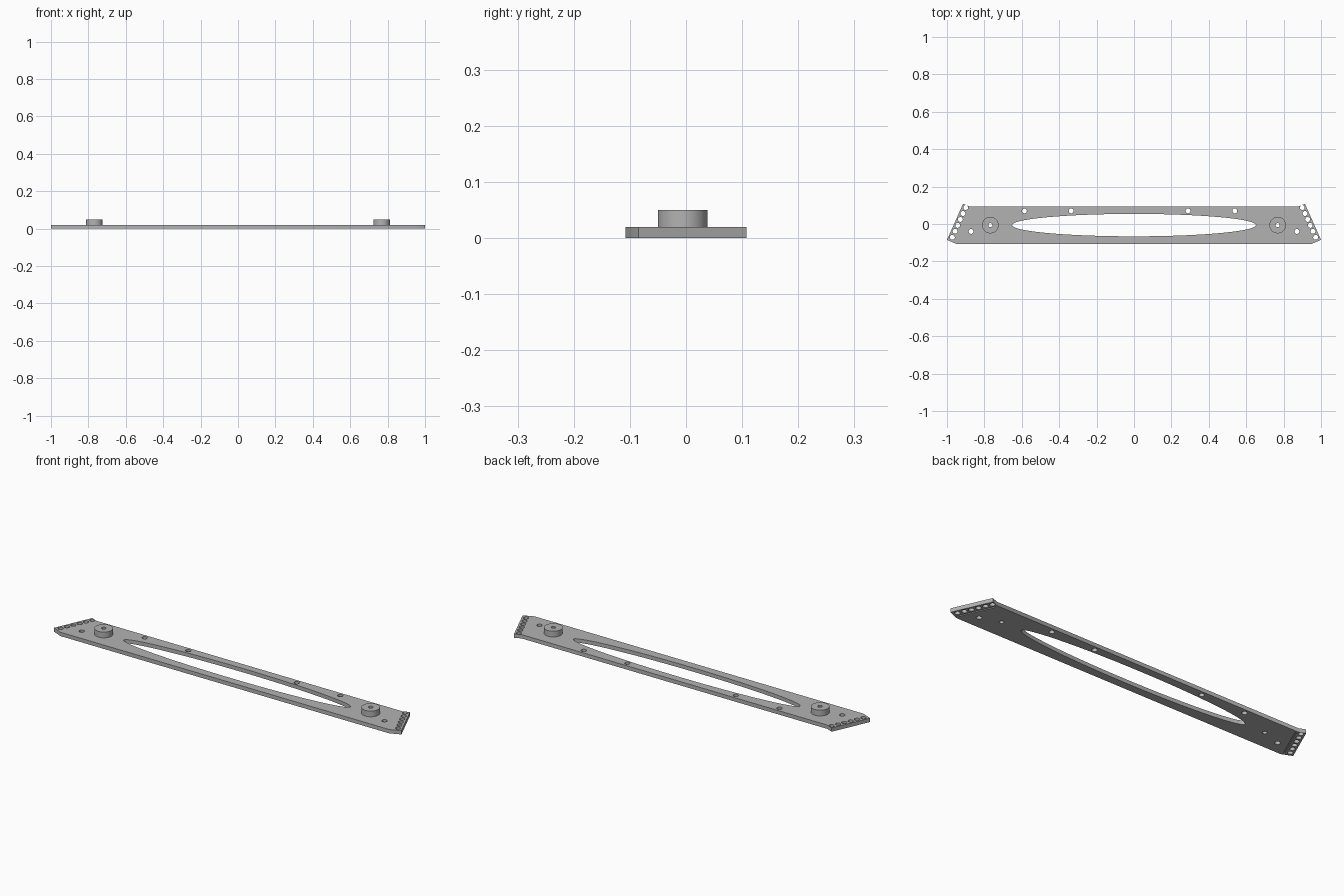
import bpy
import bmesh
from math import atan2
from mathutils import Matrix, Vector

THICK = 0.02
MID_Y = -0.006
BOSS_X = 0.768

if "Cube" in bpy.data.objects:
    bpy.data.objects.remove(bpy.data.objects["Cube"], do_unlink=True)

grey = bpy.data.materials.new("light grey")
grey.use_nodes = True
grey.diffuse_color = (0.45, 0.45, 0.45, 1)
grey.node_tree.nodes["Principled BSDF"].inputs["Base Color"].default_value = grey.diffuse_color


def finish(name, bm):
    bmesh.ops.recalc_face_normals(bm, faces=bm.faces)
    mesh = bpy.data.meshes.new(name)
    bm.to_mesh(mesh)
    bm.free()
    mesh.materials.append(grey)
    obj = bpy.data.objects.new(name, mesh)
    bpy.context.collection.objects.link(obj)
    return obj


def cylinder(bm, x, y, z0, z1, rx, ry=None, sides=24):
    matrix = Matrix.Translation((x, y, (z0 + z1) / 2)) @ Matrix.Diagonal((rx, ry or rx, z1 - z0, 1))
    bmesh.ops.create_cone(bm, cap_ends=True, segments=sides, radius1=1, radius2=1, depth=1, matrix=matrix)


def cut(obj, cutter):
    cutter.hide_render = True
    mod = obj.modifiers.new("holes", "BOOLEAN")
    mod.operation = "DIFFERENCE"
    mod.solver = "EXACT"
    mod.object = cutter
    activate(obj)
    bpy.ops.object.modifier_apply(modifier=mod.name)
    bpy.data.objects.remove(cutter, do_unlink=True)
    bpy.ops.object.shade_smooth_by_angle(angle=0.6)


def activate(obj):
    bpy.ops.object.select_all(action="DESELECT")
    obj.select_set(True)
    bpy.context.view_layer.objects.active = obj


# Flat bar with slanted end strips
half = [(0.946, -0.108), (1, -0.085), (0.914, 0.108), (0.88, 0.094)]
outline = half + [(-x, y) for x, y in reversed(half)]
bm = bmesh.new()
face = bm.faces.new([bm.verts.new((x, y, 0)) for x, y in outline])
top = bmesh.ops.extrude_face_region(bm, geom=[face])["geom"]
bmesh.ops.translate(bm, vec=(0, 0, THICK), verts=[v for v in top if isinstance(v, bmesh.types.BMVert)])
plate = finish("plate", bm)

# Long oval window and the drilled holes
bm = bmesh.new()
cylinder(bm, 0, MID_Y, -0.1, 0.1, 0.652, 0.06, 96)
for x in (-0.586, -0.336, 0.289, 0.539):
    cylinder(bm, x, 0.07, -0.1, 0.1, 0.013)
first, last = Vector((0.9, 0.088)), Vector((0.971, -0.071))
for side in (-1, 1):
    cylinder(bm, side * BOSS_X, MID_Y, -0.1, 0.1, 0.011)
    cylinder(bm, side * 0.871, -0.04, -0.1, 0.1, 0.013)
    for i in range(6):
        p = first.lerp(last, i / 5)
        cylinder(bm, side * p.x, p.y, -0.1, 0.1, 0.013)
    # Shallow groove under each end strip
    a, b = Vector((side * 0.954, -0.095)), Vector((side * 0.875, 0.082))
    d, m = b - a, (a + b) / 2
    matrix = (Matrix.Translation((m.x, m.y, 0)) @ Matrix.Rotation(atan2(d.y, d.x), 4, "Z")
              @ Matrix.Diagonal((d.length, 0.007, 0.01, 1)))
    bmesh.ops.create_cube(bm, size=1, matrix=matrix)
cut(plate, finish("plate_cutter", bm))

# Round bosses with a through hole
for name, side in (("left_boss", 1), ("right_boss", -1)):
    bm = bmesh.new()
    cylinder(bm, side * BOSS_X, MID_Y, THICK, 0.05, 0.044, sides=48)
    boss = finish(name, bm)
    bm = bmesh.new()
    cylinder(bm, side * BOSS_X, MID_Y, -0.1, 0.1, 0.011)
    cut(boss, finish(name + "_cutter", bm))
